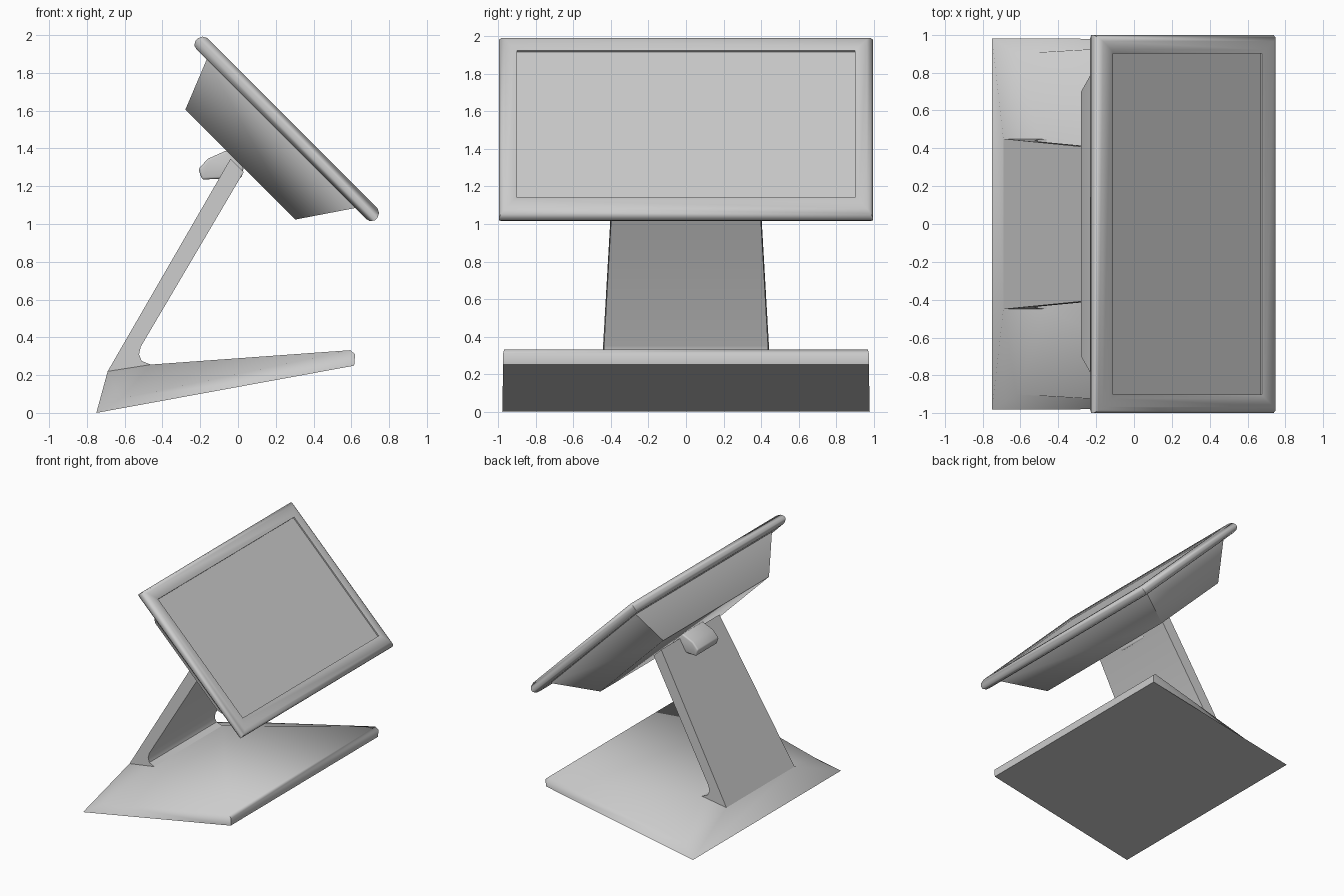
import bpy, bmesh, math
from mathutils import Vector

if "Cube" in bpy.data.objects:
    bpy.data.objects.remove(bpy.data.objects["Cube"])

S = math.sqrt(0.5)
CENTRE = Vector((0.257, 0, 1.507))


def tilt(u, y, w):
    # u runs down the tilted display, w is its outward normal
    return CENTRE + Vector((S * (u + w), y, S * (w - u)))


def finish(name, bm, bevel=0, angle=35):
    bmesh.ops.remove_doubles(bm, verts=bm.verts, dist=1e-5)
    bmesh.ops.recalc_face_normals(bm, faces=bm.faces)
    me = bpy.data.meshes.new(name)
    bm.to_mesh(me)
    bm.free()
    ob = bpy.data.objects.new(name, me)
    bpy.context.collection.objects.link(ob)
    bpy.ops.object.select_all(action='DESELECT')
    ob.select_set(True)
    bpy.context.view_layer.objects.active = ob
    if bevel:
        m = ob.modifiers.new("soft_edges", 'BEVEL')
        m.width, m.segments = bevel, 3
        m.limit_method, m.angle_limit = 'ANGLE', math.radians(30)
        bpy.ops.object.modifier_apply(modifier=m.name)
    bpy.ops.object.shade_smooth_by_angle(angle=math.radians(angle))
    return ob


def loft(name, loops, closed=False, bevel=0, angle=35):
    # each loop is a display-aligned rectangle: u0, u1, half width, height
    bm = bmesh.new()
    rings = [[bm.verts.new(tilt(u, y, w)) for u, y in
              ((u0, -h), (u1, -h), (u1, h), (u0, h))] for u0, u1, h, w in loops]
    pairs = list(zip(rings, rings[1:]))
    if closed:
        pairs.append((rings[-1], rings[0]))
    else:
        bm.faces.new(rings[0])
        bm.faces.new(rings[-1])
    for a, b in pairs:
        for i in range(4):
            j = (i + 1) % 4
            bm.faces.new((a[i], a[j], b[j], b[i]))
    return finish(name, bm, bevel, angle)


def prism(name, profile, widths, bevel=0):
    # x-z profile, mirrored to both sides with a half width per point
    bm = bmesh.new()
    sides = [[bm.verts.new((x, s * h, z)) for (x, z), h in zip(profile, widths)]
             for s in (-1, 1)]
    n = len(profile)
    for side in sides:
        bm.faces.new(side)
    for i in range(n):
        j = (i + 1) % n
        bm.faces.new((sides[0][i], sides[0][j], sides[1][j], sides[1][i]))
    return finish(name, bm, bevel)


# rounded display bezel
loft("display_bezel", [
    (-0.555, 0.555, 0.90, -0.04), (-0.555, 0.555, 0.90, 0.036),
    (-0.575, 0.575, 0.92, 0.041), (-0.635, 0.64, 0.965, 0.041),
    (-0.658, 0.665, 0.985, 0.028), (-0.668, 0.675, 0.997, 0.005),
    (-0.668, 0.675, 0.997, -0.015), (-0.655, 0.66, 0.98, -0.036),
    (-0.635, 0.64, 0.965, -0.041)], closed=True, angle=50)

# tapered rear housing whose front face is the screen
loft("screen_and_housing", [
    (-0.557, 0.557, 0.902, 0.025), (-0.557, 0.557, 0.902, -0.04),
    (-0.448, 0.374, 0.70, -0.31)], angle=60)

# leaning support arm, wider at the foot
prism("support_arm",
      [(-0.69, 0.22), (-0.04, 1.345), (0.03, 1.275), (-0.515, 0.35),
       (-0.524, 0.31), (-0.51, 0.275), (-0.46, 0.255), (-0.5, 0.18)],
      [0.45, 0.385, 0.385, 0.437, 0.44, 0.445, 0.45, 0.45])

# hinge block behind the housing
prism("hinge_block",
      [(-0.21, 1.29), (-0.19, 1.235), (0.02, 1.245), (0.03, 1.3),
       (-0.06, 1.39), (-0.16, 1.345)], [0.14] * 6, bevel=0.012)

# wedge base with sloping shoulders around the arm foot
bm = bmesh.new()
rows = []
for s in (-1, 1):
    rows.append([bm.verts.new((x, s * y, z)) for x, y, z in (
        (-0.75, 0.98, 0), (0.615, 0.975, 0.25), (0.62, 0.975, 0.31),
        (0.595, 0.97, 0.332), (-0.46, 0.45, 0.256), (-0.69, 0.45, 0.22),
        (-0.62, 0.9, 0.075))])
for back, toe, lip, top, foot, heel, shoulder in rows:
    bm.faces.new((top, foot, shoulder))
    bm.faces.new((foot, heel, shoulder))
    bm.faces.new((heel, back, shoulder))
    bm.faces.new((back, toe, shoulder))
    bm.faces.new((toe, lip, top, shoulder))
for i in range(6):
    j = (i + 1) % 6
    bm.faces.new((rows[0][i], rows[0][j], rows[1][j], rows[1][i]))
finish("wedge_base", bm, angle=70)
